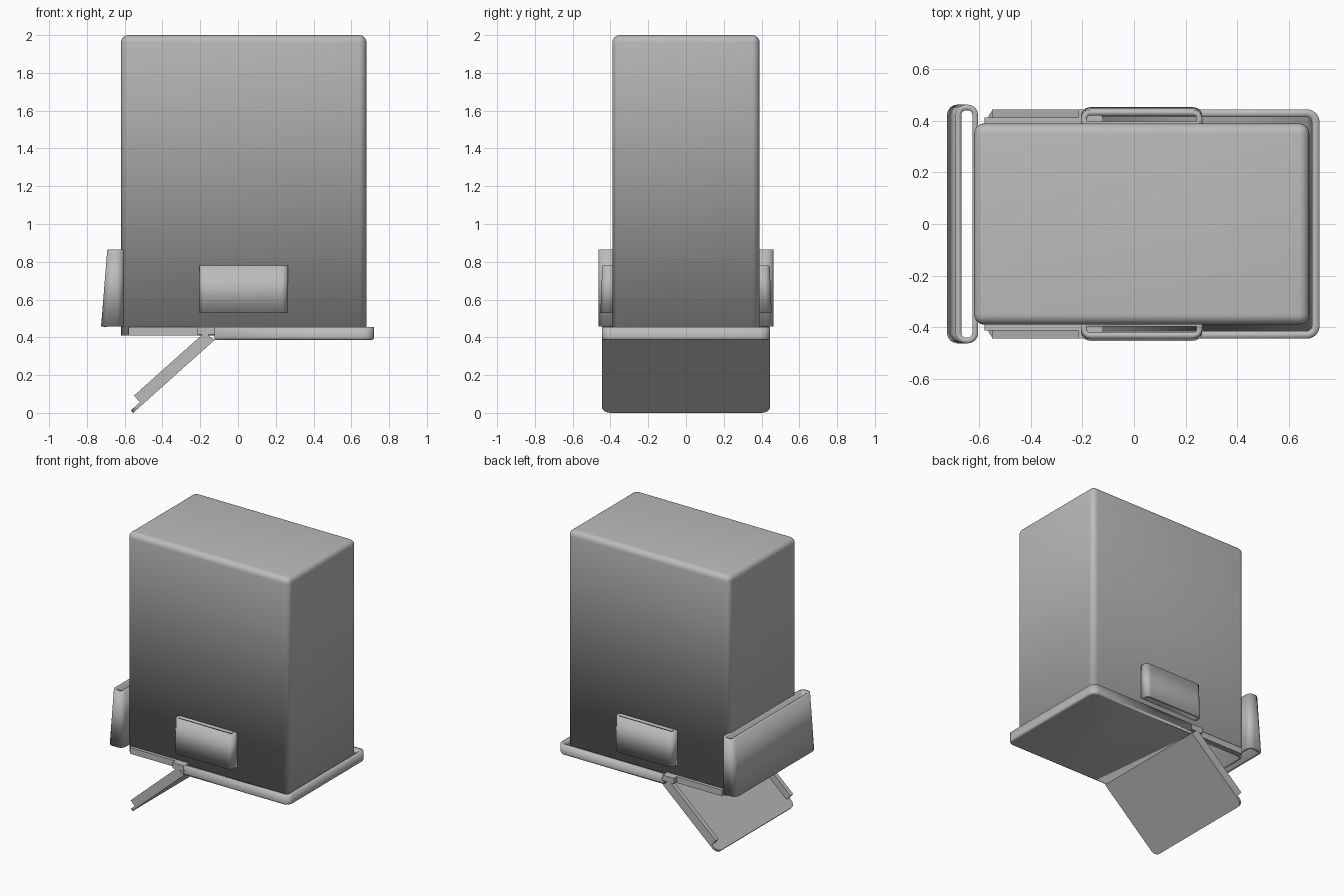
import bpy, bmesh, math
from mathutils import Matrix, Vector

cube = bpy.data.objects.get("Cube")
if cube:
    bpy.data.objects.remove(cube, do_unlink=True)

grey = bpy.data.materials.new("plain grey")
GREY = (0.5, 0.5, 0.5, 1)
grey.diffuse_color = GREY
grey.use_nodes = True
grey.node_tree.nodes["Principled BSDF"].inputs["Base Color"].default_value = GREY


def block(name, x, y, z, rounds=(), remove=None, wall=0, taper=None):
    """Box from ranges; rounds = (edge test, radius) pairs; remove = open faces."""
    bm = bmesh.new()
    bmesh.ops.create_cube(bm, size=1)
    for v in bm.verts:
        v.co = Vector([r[0] if c < 0 else r[1] for c, r in zip(v.co, (x, y, z))])
        if taper:
            taper(v.co)
    centre = Vector([sum(r) / 2 for r in (x, y, z)])
    for test, radius in rounds:
        edges = []
        for e in bm.edges:
            side = (e.verts[0].co + e.verts[1].co) / 2 - centre
            if test(side, e.verts[1].co - e.verts[0].co):
                edges.append(e)
        bmesh.ops.bevel(bm, geom=edges, offset=radius, segments=6,
                        profile=0.5, affect='EDGES')
    bm.normal_update()
    if remove:
        gone = [f for f in bm.faces if remove(f.normal)]
        bmesh.ops.delete(bm, geom=gone, context='FACES')
    mesh = bpy.data.meshes.new(name)
    bm.to_mesh(mesh)
    bm.free()
    ob = bpy.data.objects.new(name, mesh)
    bpy.context.collection.objects.link(ob)
    mesh.materials.append(grey)
    if wall:
        mod = ob.modifiers.new("wall", 'SOLIDIFY')
        mod.thickness = wall
        mod.offset = -1
        mod.use_even_offset = True
    bpy.ops.object.select_all(action='DESELECT')
    ob.select_set(True)
    bpy.context.view_layer.objects.active = ob
    bpy.ops.object.shade_smooth_by_angle(angle=math.radians(35))
    return ob


def upright(side, d):
    return abs(d.z) > 0.9 * d.length


# Hollow case, open underneath
block("case", (-0.62, 0.68), (-0.39, 0.39), (0.41, 2),
      [(lambda s, d: upright(s, d) or s.z > 0.5, 0.04)],
      lambda n: n.z < -0.9, 0.02)

# Fixed tray closing the larger part of the bottom
block("base_tray", (-0.125, 0.72), (-0.445, 0.445), (0.385, 0.455),
      [(lambda s, d: upright(s, d) and s.x > 0, 0.05),
       (lambda s, d: s.z < -0.03 and s.x > -0.4, 0.015)],
      lambda n: n.z > 0.9 or n.x < -0.9, 0.03)

# Hinged flap hanging open
flap = [block("flap_plate", (-0.577, 0), (-0.445, 0.445), (0, 0.018),
              [(lambda s, d: upright(s, d) and s.x < 0, 0.045)])]
for side, s in (("left", 1), ("right", -1)):
    ys = sorted((s * 0.412, s * 0.445))
    flap.append(block("flap_lip_" + side, (-0.513, -0.005), ys, (0.01, 0.065)))
for ob in flap:
    ob.data.transform(Matrix.Translation((-0.125, 0, 0.385))
                      @ Matrix.Rotation(-0.73, 4, 'Y'))

# Rim strips, hinge stubs and belt loops on both broad sides
for side, s in (("left", 1), ("right", -1)):
    block("rim_strip_" + side, (-0.58, -0.21), sorted((s * 0.38, s * 0.413)),
          (0.41, 0.455))
    block("hinge_stub_" + side, (-0.215, -0.12), sorted((s * 0.38, s * 0.445)),
          (0.415, 0.455))

    def lean(co, s=s):
        if co.z > 0.7 and co.y * s > 0.42:
            co.y -= s * 0.01
    block("side_loop_" + side, (-0.205, 0.265), sorted((s * 0.375, s * 0.453)),
          (0.53, 0.78),
          [(lambda p, d, s=s: upright(p, d) and p.y * s > 0, 0.035)],
          lambda n: abs(n.z) > 0.9, 0.022, lean)


# Wide loop across the narrow end, leaning outward at its foot
def splay(co):
    if co.z < 0.6 and co.x < -0.65:
        co.x -= 0.033


block("end_loop", (-0.692, -0.605), (-0.463, 0.463), (0.457, 0.865),
      [(upright, 0.04)], lambda n: abs(n.z) > 0.9, 0.022, splay)
